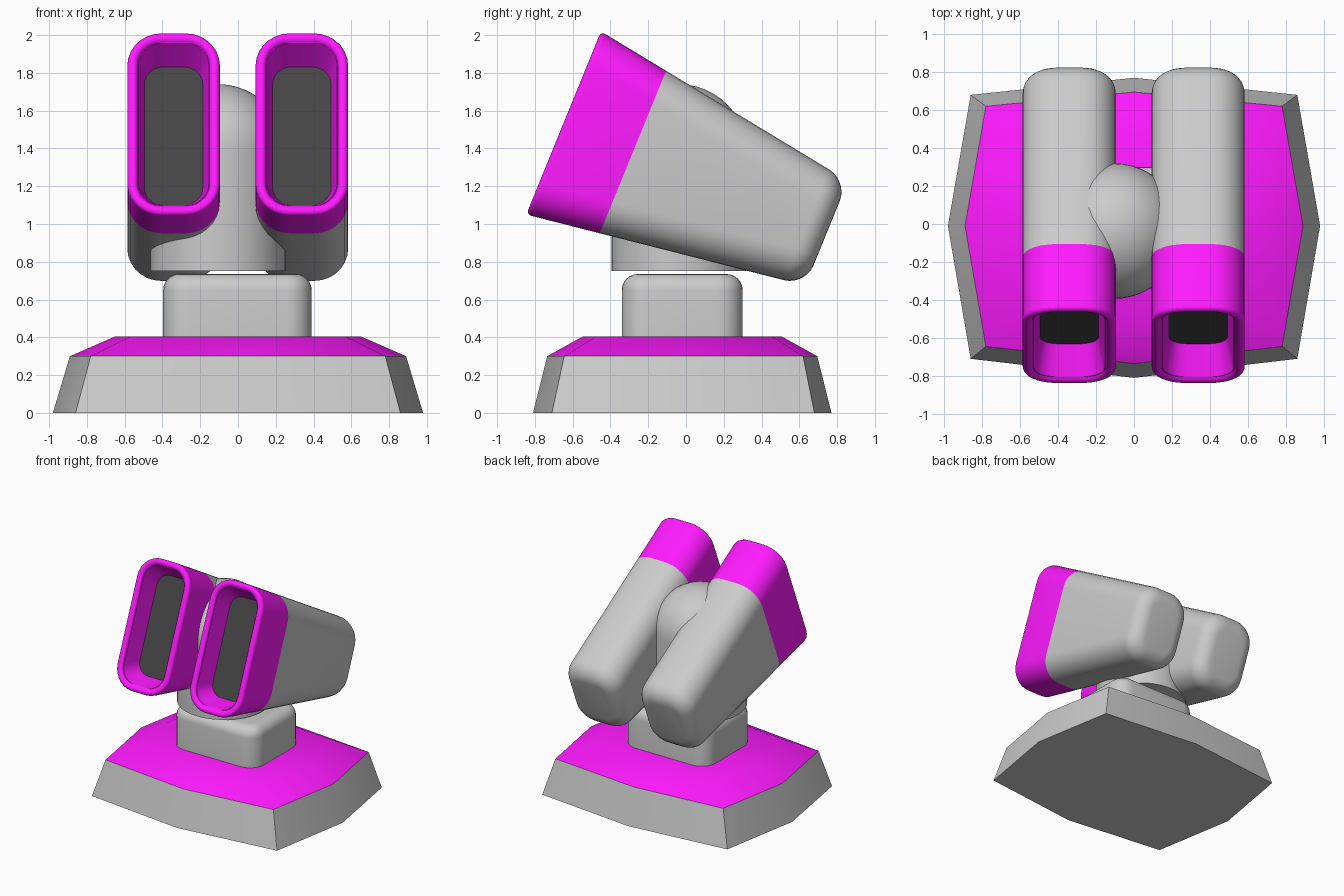
import bpy
from math import sin, cos, pi, radians

if "Cube" in bpy.data.objects:
    bpy.data.objects.remove(bpy.data.objects["Cube"])


def material(name, col):
    m = bpy.data.materials.new(name)
    m.diffuse_color = (*col, 1)
    m.use_nodes = True
    m.node_tree.nodes["Principled BSDF"].inputs["Base Color"].default_value = m.diffuse_color
    return m


MAGENTA = material("magenta", (1, 0.01, 1))
DARK = material("dark_grey", (0.06, 0.06, 0.06))


def loft(name, rings, start=False, end=False, mat=None):
    """Skin a list of equal-length point rings, optionally capping the ends."""
    n = len(rings[0])
    verts = [p for r in rings for p in r]
    faces = [(k * n + i, k * n + (i + 1) % n, (k + 1) * n + (i + 1) % n, (k + 1) * n + i)
             for k in range(len(rings) - 1) for i in range(n)]
    if start:
        faces.append(tuple(reversed(range(n))))
    if end:
        faces.append(tuple(range(len(verts) - n, len(verts))))
    me = bpy.data.meshes.new(name)
    me.from_pydata(verts, [], faces)
    ob = bpy.data.objects.new(name, me)
    bpy.context.collection.objects.link(ob)
    if mat:
        me.materials.append(mat)
    bpy.ops.object.select_all(action='DESELECT')
    ob.select_set(True)
    bpy.context.view_layer.objects.active = ob
    bpy.ops.object.shade_smooth_by_angle(angle=radians(32))
    return ob


def rrect(hw, hh, r, n=7):
    """Counter-clockwise rounded rectangle."""
    pts = []
    for q, (sx, sy) in enumerate([(1, 1), (-1, 1), (-1, -1), (1, -1)]):
        for i in range(n + 1):
            a = (q + i / n) * pi / 2
            pts.append((sx * (hw - r) + r * cos(a), sy * (hh - r) + r * sin(a)))
    return pts


# Base: eight-sided plinth with a coloured sloping top
def octagon(z, xm, xc, y_front, yc_front, yc_back, y_back):
    return [(xm, -0.01, z), (xc, yc_back, z), (0, y_back, z), (-xc, yc_back, z),
            (-xm, -0.01, z), (-xc, yc_front, z), (0, y_front, z), (xc, yc_front, z)]


low = octagon(0, 0.98, 0.86, -0.81, -0.71, 0.68, 0.77)
mid = octagon(0.3, 0.89, 0.78, -0.735, -0.645, 0.62, 0.695)
top = octagon(0.405, 0.65, 0.57, -0.545, -0.475, 0.455, 0.505)
loft("base_plinth", [low, mid], start=True)
loft("base_top", [mid, top], end=True, mat=MAGENTA)

# Neck block with rounded corners and top edge
B = 0.085
steps = [(0.39, 0)] + [(0.735 - B + B * sin(a), B * (1 - cos(a)))
                       for a in [i * pi / 12 for i in range(7)]]
loft("neck_block", [[(x - 0.003, y - 0.02, z) for x, y in rrect(0.393 - d, 0.32 - d, 0.13 - d)]
                    for z, d in steps], start=True, end=True)

# Domed column, slightly off centre
R = 0.357
arcs = [(0.75, R)] + [(1.383 + R * sin(a), R * cos(a) + 1e-4)
                      for a in [i * pi / 24 for i in range(13)]]
loft("domed_column", [[(-0.105 + r * cos(t), -0.037 + r * sin(t), z)
                       for t in [2 * pi * k / 48 for k in range(48)]]
                      for z, r in arcs], start=True, end=True)

# Eye pods: tapered rounded boxes, tilted; s runs along the axis, u across it
TILT = radians(22.2)
S_FRONT, S_SPLIT, S_BACK = -1.18, -0.782, 0.33


def section(cx, s, hw, centre, hh, r):
    return [(cx + a, s * cos(TILT) + (centre + b) * sin(TILT),
             -s * sin(TILT) + (centre + b) * cos(TILT)) for a, b in rrect(hw, hh, r)]


def shell(cx, s, d=0.0):
    """Outer section at s, inset by d."""
    u_top = 1.637 - (s - S_SPLIT) * 0.158
    u_low = 0.708 + (s - S_SPLIT) * 0.139
    return section(cx, s, 0.245 - d, (u_top + u_low) / 2, (u_top - u_low) / 2 - d, 0.18 - d)


for side, cx in (("left", -0.341), ("right", 0.338)):
    # Grey body with a rounded back end
    E = 0.115
    back = [shell(cx, S_BACK - E + E * cos(a), E * (1 - sin(a)))
            for a in [i * pi / 14 for i in range(8)]]
    loft(side + "_pod_body", back + [shell(cx, S_SPLIT)], start=True)

    # Coloured hood: rounded rim, then a recess narrowing to the lens
    F = 0.028
    rim = [shell(cx, S_FRONT + F - F * sin(a), F * (1 - cos(a)))
           for a in [i * pi / 10 for i in range(10)]]
    lens = section(cx, -1.0, 0.155, 1.175, 0.395, 0.1)
    lip = section(cx, S_FRONT + 0.02, 0.187, 1.176, 0.465, 0.13)
    loft(side + "_pod_hood", [shell(cx, S_SPLIT)] + rim + [lip, lens], mat=MAGENTA)
    loft(side + "_lens", [lens], end=True, mat=DARK)
